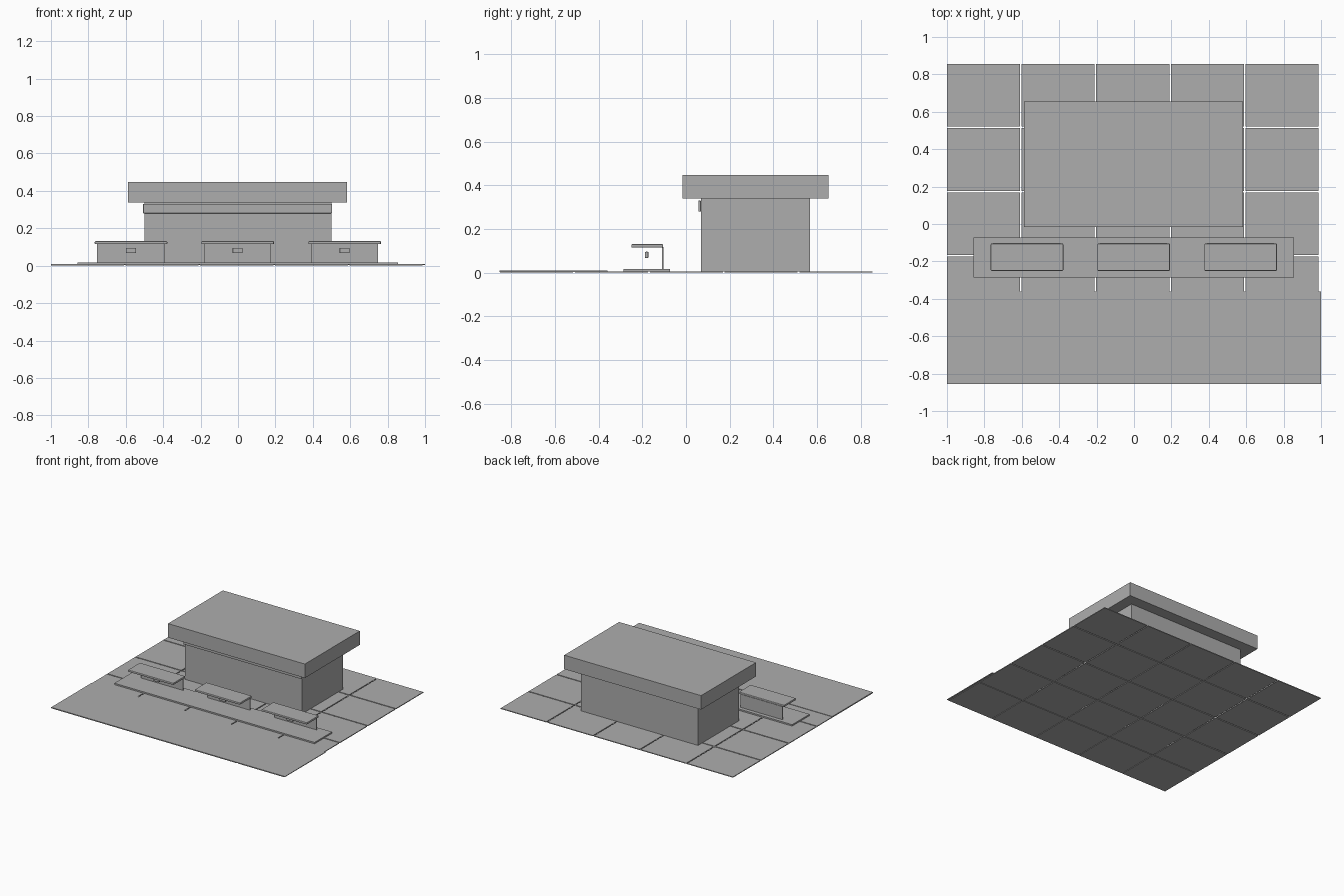
import bpy

default = bpy.data.objects.get("Cube")
if default:
    bpy.data.objects.remove(default, do_unlink=True)

# Single plain grey material
grey = bpy.data.materials.new("plain grey")
grey.use_nodes = True
colour = (0.42, 0.42, 0.42, 1)
grey.diffuse_color = colour
grey.node_tree.nodes["Principled BSDF"].inputs["Base Color"].default_value = colour


def box(name, x, y, z, bevel=0):
    """Box given by its (low, high) limits on each axis."""
    limits = (x, y, z)
    bpy.ops.mesh.primitive_cube_add(size=1, location=[(a + b) / 2 for a, b in limits])
    ob = bpy.context.object
    ob.name = name
    ob.scale = [b - a for a, b in limits]
    bpy.ops.object.transform_apply(location=False, rotation=False, scale=True)
    ob.data.materials.append(grey)
    if bevel:
        mod = ob.modifiers.new("soft edges", "BEVEL")
        mod.width = bevel
        mod.segments = 2
    return ob


# Paving: five by five slabs with narrow joints
PITCH_X, PITCH_Y, JOINT = 0.399, 0.343, 0.008
for row in range(5):
    for col in range(5):
        left = -1 + col * PITCH_X
        back = 0.855 - row * PITCH_Y
        box("paving_slab", (left, left + PITCH_X - JOINT),
            (back - PITCH_Y + JOINT, back), (0, 0.006))

# Road strip across the front
box("road_strip", (-1, 1), (-0.855, -0.36), (0.004, 0.009))

# Main building
box("building_body", (-0.501, 0.499), (0.069, 0.568), (0.005, 0.34))
box("flat_roof", (-0.587, 0.584), (-0.017, 0.654), (0.339, 0.447))
box("front_sign_band", (-0.507, 0.502), (0.057, 0.068), (0.28, 0.33), 0.002)

# Raised platform with three shelters
box("shelter_platform", (-0.857, 0.856), (-0.287, -0.073), (0.005, 0.017))
for centre in (-0.572, -0.002, 0.57):
    box("shelter_back_panel", (centre - 0.181, centre + 0.179),
        (-0.109, -0.102), (0.016, 0.118))
    box("shelter_roof", (centre - 0.194, centre + 0.194),
        (-0.25, -0.105), (0.115, 0.131), 0.004)
    box("shelter_hanging_sign", (centre - 0.027, centre + 0.027),
        (-0.188, -0.172), (0.067, 0.096), 0.004)
